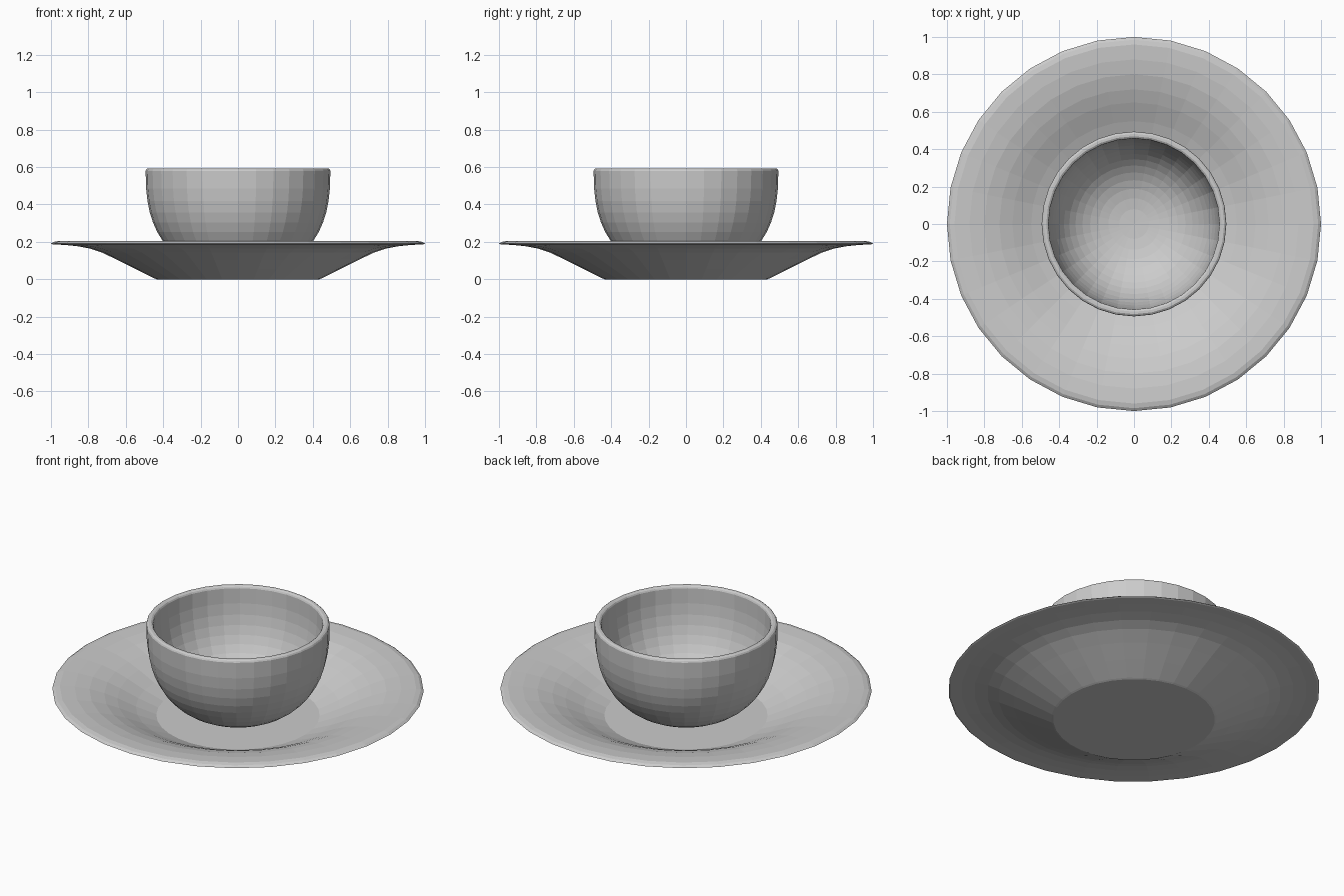
import bpy, bmesh
from math import sin, cos, pi

cube = bpy.data.objects.get("Cube")
if cube:
    bpy.data.objects.remove(cube)

SEGMENTS = 32

# Plain ceramic grey
ceramic = bpy.data.materials.new("grey_ceramic")
ceramic.use_nodes = True
grey = (0.6, 0.6, 0.6, 1)
ceramic.diffuse_color = grey
ceramic.node_tree.nodes["Principled BSDF"].inputs["Base Color"].default_value = grey


def lathe(name, profile):
    """Spin a closed (radius, height) outline around the z axis."""
    bm = bmesh.new()
    verts = [bm.verts.new((r, 0, z)) for r, z in profile]
    edges = [bm.edges.new(pair) for pair in zip(verts, verts[1:])]
    bmesh.ops.spin(bm, geom=verts + edges, cent=(0, 0, 0), axis=(0, 0, 1),
                   angle=2 * pi, steps=SEGMENTS, use_duplicate=False)
    bmesh.ops.remove_doubles(bm, verts=bm.verts, dist=0.0005)
    bmesh.ops.recalc_face_normals(bm, faces=bm.faces)
    mesh = bpy.data.meshes.new(name)
    bm.to_mesh(mesh)
    bm.free()
    mesh.materials.append(ceramic)
    obj = bpy.data.objects.new(name, mesh)
    bpy.context.collection.objects.link(obj)
    return obj


def bowl_curve(radius, depth, top, steps=14):
    """Full-bellied bowl outline from the centre bottom up to the rim."""
    curve = []
    for i in range(steps + 1):
        a = pi / 2 * (1 - i / steps)
        r = radius * max(cos(a), 0) ** 0.8 if i else 0
        curve.append((r, top - depth * max(sin(a), 0) ** 0.8))
    return curve


# Handleless cup with a softly rounded lip
outer = bowl_curve(0.494, 0.54, 0.58)
inner = bowl_curve(0.457, 0.505, 0.58)
lip = [(0.49, 0.588), (0.482, 0.593), (0.469, 0.593), (0.461, 0.588)]
lathe("cup", outer + lip + inner[::-1])

# Wide saucer: flat foot, sloping wall, flared rim
underside = [(0, 0), (0.435, 0), (0.445, 0.004), (0.55, 0.056), (0.65, 0.106),
             (0.73, 0.144), (0.79, 0.164), (0.86, 0.177), (0.93, 0.184), (0.99, 0.186)]
topside = [(1, 0.19), (0.985, 0.2), (0.96, 0.205), (0.88, 0.2), (0.8, 0.187),
           (0.72, 0.163), (0.65, 0.134), (0.55, 0.085), (0.44, 0.04), (0, 0.04)]
lathe("saucer", underside + topside)
